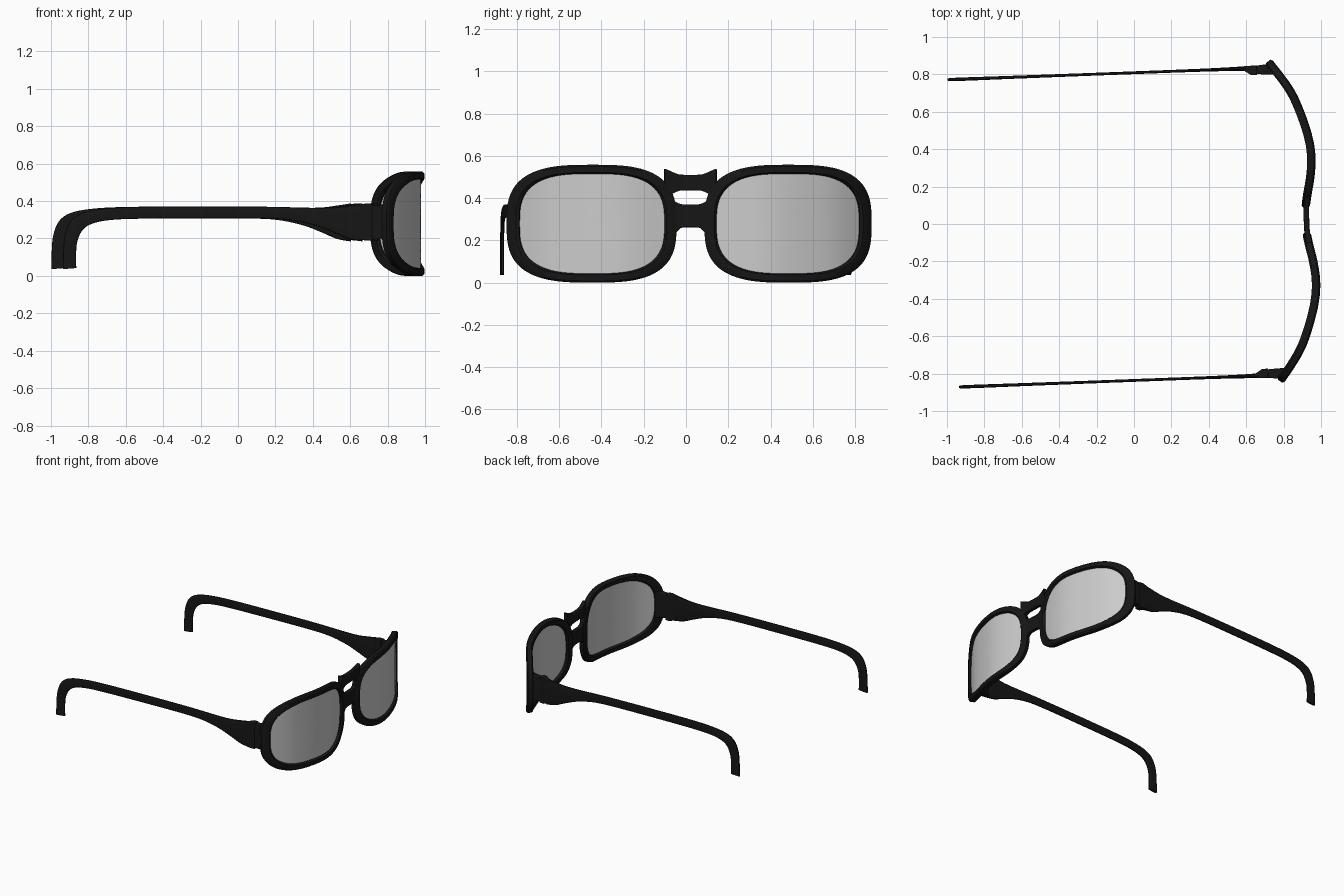
import bpy, bmesh, math
from mathutils import Vector

if "Cube" in bpy.data.objects:
    bpy.data.objects.remove(bpy.data.objects["Cube"])

YAW, SHIFT = math.radians(2.15), (0, -0.0138, 0)   # whole model sits slightly turned

black = bpy.data.materials.new("black_plastic")
black.diffuse_color = (0.008, 0.008, 0.008, 1)
black.use_nodes = True
black.node_tree.nodes["Principled BSDF"].inputs["Base Color"].default_value = black.diffuse_color


def spline(pts, n):
    """Catmull-Rom through tuples of any length."""
    out = []
    for i in range(len(pts) - 1):
        a, b, c, d = (pts[max(0, min(len(pts) - 1, i + k))] for k in (-1, 0, 1, 2))
        for s in range(n):
            t = s / n
            out.append(tuple(0.5 * (2 * q + (r - p) * t + (2 * p - 5 * q + 4 * r - w) * t * t
                                    + (3 * q - p - 3 * r + w) * t ** 3)
                             for p, q, r, w in zip(a, b, c, d)))
    return out + [tuple(pts[-1])]


def loft(name, rings, mat=None, loop=False, mirror=True, bevel=0):
    bm = bmesh.new()
    vr = [[bm.verts.new(p) for p in r] for r in rings]
    n = len(vr[0])
    for i in range(len(vr) if loop else len(vr) - 1):
        a, b = vr[i], vr[(i + 1) % len(vr)]
        for j in range(n):
            k = (j + 1) % n
            bm.faces.new((a[j], a[k], b[k], b[j]))
    if not loop:
        bm.faces.new(vr[0])
        bm.faces.new(vr[-1])
    bmesh.ops.recalc_face_normals(bm, faces=bm.faces)
    me = bpy.data.meshes.new(name)
    bm.to_mesh(me)
    bm.free()
    me.shade_smooth()
    me.set_sharp_from_angle(angle=math.radians(40))
    ob = bpy.data.objects.new(name, me)
    bpy.context.collection.objects.link(ob)
    ob.rotation_euler.z, ob.location = YAW, SHIFT
    if mat:
        me.materials.append(mat)
    if bevel:
        m = ob.modifiers.new("bevel", 'BEVEL')
        m.width, m.segments = bevel, 2
    if mirror:
        m = ob.modifiers.new("mirror", 'MIRROR')
        m.use_axis = (False, True, False)
        m.use_mirror_merge = False
    return ob


# wrap curve of the front, as (y, x) seen from the top
WRAP = spline([(-0.06, 0.943), (0.0, 0.942), (0.06, 0.943), (0.13, 0.954), (0.22, 0.973), (0.33, 0.984),
               (0.45, 0.971), (0.6, 0.926), (0.72, 0.872), (0.87, 0.767), (0.95, 0.705)], 10)


def wrap_x(y):
    y = abs(y)
    for (a, xa), (b, xb) in zip(WRAP, WRAP[1:]):
        if a <= y <= b:
            return xa + (xb - xa) * (y - a) / (b - a)
    return WRAP[-1][1]


def on_front(y, z, d):
    """Point on the wrapped front, pushed d along its outward normal."""
    slope = (wrap_x(y + 0.01) - wrap_x(y - 0.01)) / 0.02
    nrm = Vector((1, -slope, 0)).normalized()
    return Vector((wrap_x(y), y, z)) + nrm * d


def oval(t, a, b, n=3.0):
    c, s = math.cos(t), math.sin(t)
    return (a * math.copysign(abs(c) ** (2 / n), c), b * math.copysign(abs(s) ** (2 / n), s))


N = 96
ANGLES = [2 * math.pi * i / N for i in range(N)]

# lens rims
SECTION = [(0, -.035), (0, -.01), (.15, 0), (.8, 0), (1, -.008), (1, -.037), (.85, -.045), (.15, -.045)]
rings = []
for t in ANGLES:
    yi, zi = oval(t, 0.347, 0.236)
    yo, zo = oval(t, 0.402, 0.279)
    rings.append([on_front(0.467 + yi + (yo - yi) * u, 0.279 + zi + (zo - zi) * u, d) for u, d in SECTION])
loft("rim", rings, black, loop=True)

# lenses: front skin out to the edge, then back skin
STEPS = [(k / 10, -0.018) for k in range(1, 11)] + [(k / 10, -0.026) for k in range(10, 0, -1)]
rings = []
for k, d in STEPS:
    rings.append([on_front(0.467 + k * y, 0.279 + k * z, d)
                  for y, z in (oval(t, 0.358, 0.245) for t in ANGLES)])
loft("lens", rings)

# bridge bars, half sections as (y, bottom, top)
for name, half in (("bridge_top", [(0, .436, .51), (.04, .436, .511), (.065, .43, .516), (.12, .40, .54)]),
                   ("bridge_bottom", [(0, .262, .37), (.04, .26, .371), (.06, .245, .378), (.10, .2, .40)])):
    full = [(-y, a, b) for y, a, b in half[:0:-1]] + half
    loft(name, [[on_front(y, a, -.034), on_front(y, a, -.004), on_front(y, b, -.004), on_front(y, b, -.034)]
                for y, a, b in spline(full, 4)], black, mirror=False, bevel=0.005)

# temples: (top x, top z, bottom x, bottom z, thickness)
TEMPLE = [(-.968, .036, -.896, .042, .018), (-.966, .13, -.897, .12, .018), (-.957, .22, -.889, .19, .018),
          (-.925, .295, -.858, .25, .018), (-.86, .338, -.80, .283, .018), (-.74, .36, -.70, .3, .017),
          (-.55, .369, -.54, .306, .016), (-.2, .371, -.2, .308, .015), (.1, .37, .1, .307, .015),
          (.25, .367, .25, .298, .015), (.38, .364, .38, .27, .016), (.48, .366, .48, .232, .018),
          (.56, .376, .56, .198, .021), (.635, .388, .635, .184, .026)]
rings = []
for tx, tz, bx, bz, th in spline(TEMPLE, 5):
    mid, half = Vector(((tx + bx) / 2, 0.822, (tz + bz) / 2)), Vector(((tx - bx) / 2, 0, (tz - bz) / 2))
    ring = []
    for i in range(16):
        s, y = oval(2 * math.pi * i / 16, 1, th / 2, 3.5)
        ring.append(mid + half * s + Vector((0, y, 0)))
    rings.append(ring)
loft("temple", rings, black)


# hinge blocks and end pieces: (x, y inner, y outer, z bottom, z top)
def block(name, secs):
    loft(name, [[(x, a, c), (x, b, c), (x, b, e), (x, a, e)] for x, a, b, c, e in secs], black, bevel=0.004)


block("hinge", [(.615, .813, .834, .198, .38), (.655, .787, .836, .188, .387), (.688, .785, .836, .19, .386)])
block("end_piece", [(.684, .79, .835, .2, .38), (.73, .787, .84, .2, .38), (.778, .785, .838, .185, .39)])
